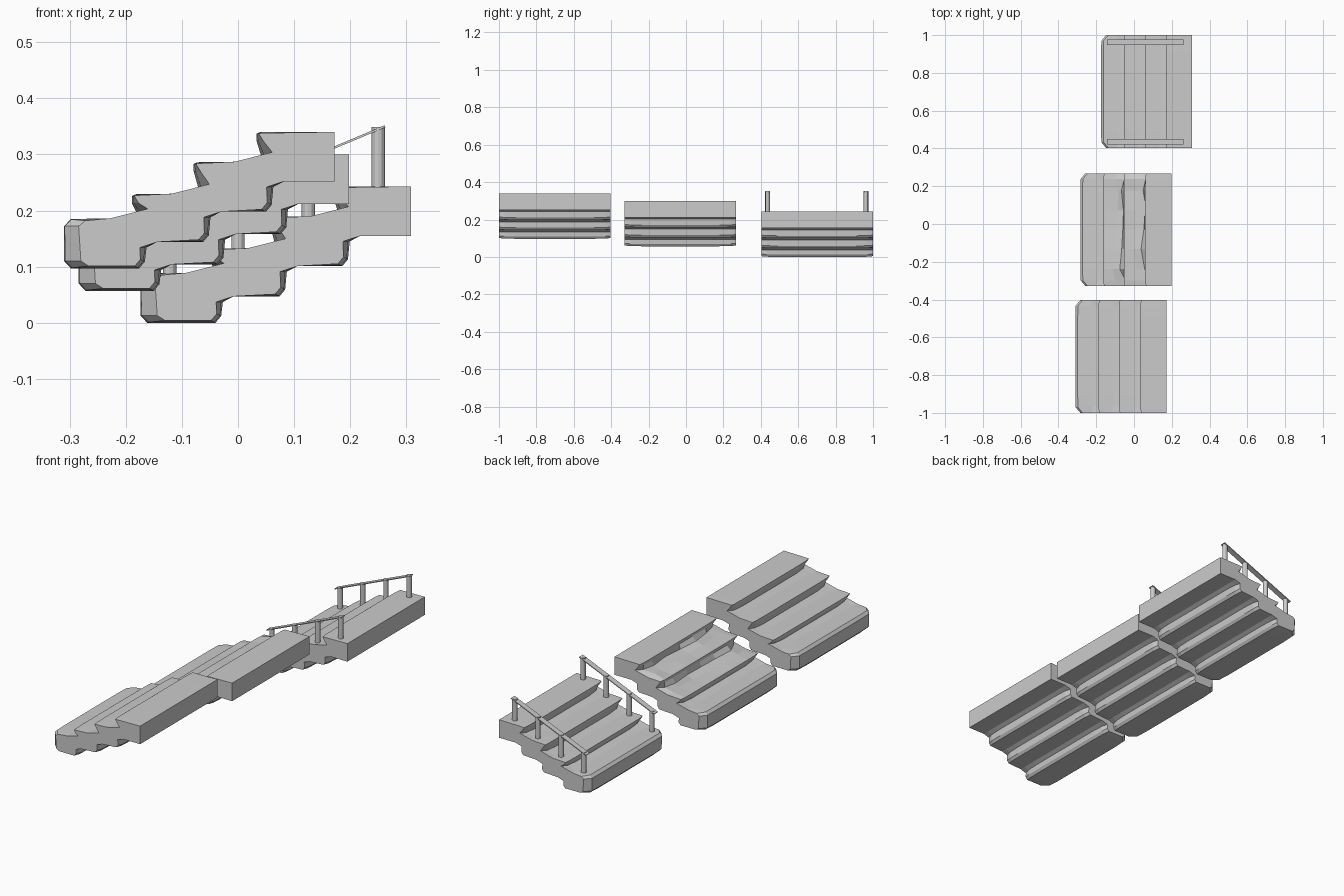
import bpy, bmesh, math, random
from mathutils import Vector

if "Cube" in bpy.data.objects:
    bpy.data.objects.remove(bpy.data.objects["Cube"])

random.seed(4)
NOSE = [-0.31, -0.191, -0.081, 0.031]     # front edge of each tread
TOP = [0.185, 0.229, 0.286, 0.340]        # tread heights
DROP = [-0.166, -0.052, 0.060]            # back edge of each underside block
LOW = [0.097, 0.144, 0.198, 0.252]        # underside heights
BACK = 0.172


def stair_profile():
    """Stepped outline as (x, z, end_dx, end_dz): the last two shape the worn ends."""
    p = [(-0.310, 0.110, 0.008, 0), (-0.310, 0.172, 0.004, 0), (-0.298, 0.185, 0.004, -0.003)]
    for i in range(1, 4):
        n, t, below = NOSE[i], TOP[i], TOP[i - 1]
        p += [(n - 0.025, below + 0.001, -0.012, 0),
              (n + 0.010, below + 0.012, 0.020, 0.006),
              (n + 0.002, t - 0.016, 0.012, 0),
              (n + 0.002, t - 0.003, 0.004, 0),
              (n + 0.008, t, 0.004, -0.002)]
    p += [(BACK, TOP[3], 0, 0), (BACK, LOW[3], 0, 0)]
    for i in (2, 1, 0):
        d, hi, lo = DROP[i], LOW[i + 1], LOW[i]
        p += [(d + 0.022, hi, 0, 0), (d + 0.003, hi - 0.010, -0.012, 0),
              (d, lo + 0.012, -0.008, 0.004), (d - 0.010, lo, -0.008, 0.004)]
    p += [(-0.298, LOW[0], 0.010, 0.004)]
    return p


def stair_flight(name, y0, y1, dx, dz, wear=0.0):
    prof = stair_profile()
    # y position and how strongly the end shaping applies there
    stations = [(y0, 1), (y0 + 0.03, 0.25), (y0 + 0.09, 0)]
    stations += [(y0 + (y1 - y0) * f, 0) for f in (0.33, 0.5, 0.67)]
    stations += [(y1 - 0.09, 0), (y1 - 0.03, 0.25), (y1, 1)]
    bm = bmesh.new()
    rings = []
    for y, k in stations:
        ring = []
        for j, (x, z, ex, ez) in enumerate(prof):
            # worn flight: the third riser is eroded into uneven creases
            w = wear * random.random() if j in (8, 9, 13, 14) and k < 1 else 0
            ring.append(bm.verts.new((x + ex * k + dx - w, y, z + ez * k + dz + w * 0.3)))
        rings.append(ring)
    n = len(prof)
    for a, b in zip(rings, rings[1:]):
        for j in range(n):
            bm.faces.new((a[j], a[(j + 1) % n], b[(j + 1) % n], b[j]))
    bm.faces.new(rings[0])
    bm.faces.new(rings[-1])
    # chipped vertical corners on the low front edge
    for ring in (rings[0], rings[-1]):
        for j in (0, 1, 2, n - 1):
            ring[j].co.x += 0.022
    bmesh.ops.recalc_face_normals(bm, faces=bm.faces)
    mesh = bpy.data.meshes.new(name)
    bm.to_mesh(mesh)
    bm.free()
    ob = bpy.data.objects.new(name, mesh)
    bpy.context.collection.objects.link(ob)


def rail_height(x):
    return 0.349 + (x - 0.25) * 0.43


def handrail(name, y):
    # sloping flat strip
    a, b = Vector((-0.143, y, rail_height(-0.143))), Vector((0.262, y, rail_height(0.262) - 0.004))
    d = b - a
    bpy.ops.mesh.primitive_cube_add(size=1, location=(a + b) / 2,
                                    rotation=(0, -math.atan2(d.z, d.x), 0))
    strip = bpy.context.object
    strip.name = name + "_strip"
    strip.scale = (d.length, 0.028, 0.004)
    # one post per tread
    for i, x in enumerate((-0.122, 0.0, 0.125, 0.250)):
        foot, head = TOP[i] - 0.097 - 0.01, rail_height(x)
        bpy.ops.mesh.primitive_cylinder_add(vertices=12, radius=0.012, depth=head - foot,
                                            location=(x, y, (head + foot) / 2))
        bpy.context.object.name = f"{name}_post_{i + 1}"


# three flights side by side, the middle one worn
stair_flight("front_flight", -1.0, -0.403, 0, 0)
stair_flight("worn_middle_flight", -0.328, 0.268, 0.026, -0.040, wear=0.035)
stair_flight("railed_flight", 0.403, 1.0, 0.136, -0.097)

# handrails on the back flight
handrail("near_handrail", 0.436)
handrail("far_handrail", 0.962)
